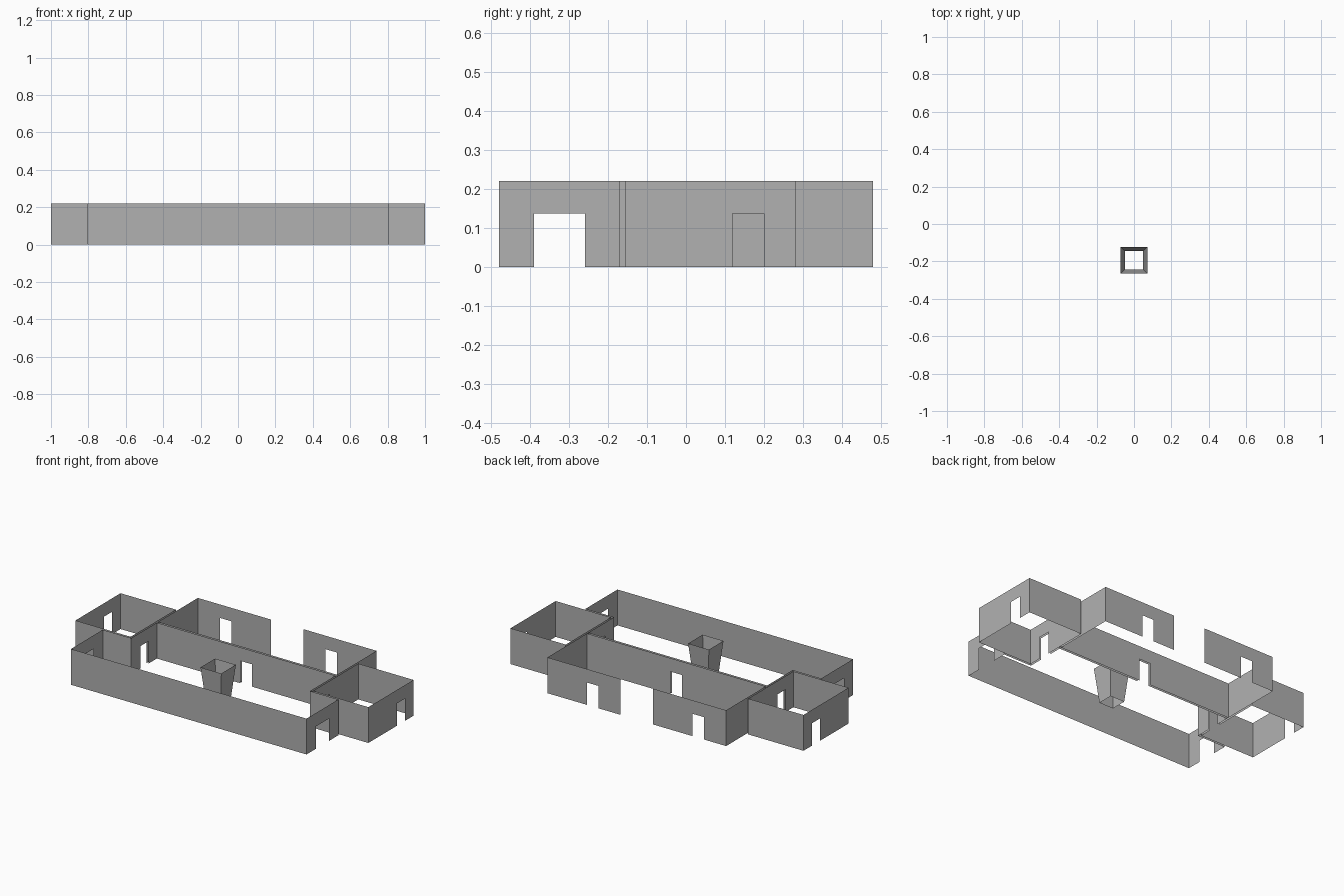
import bpy, bmesh
from mathutils import Vector

if "Cube" in bpy.data.objects:
    bpy.data.objects.remove(bpy.data.objects["Cube"])

H = 0.221      # wall height
DOOR_H = 0.138  # doorway height

grey = bpy.data.materials.new("dark_grey")
grey.diffuse_color = (0.44, 0.44, 0.44, 1)
grey.use_nodes = True
grey.node_tree.nodes["Principled BSDF"].inputs["Base Color"].default_value = grey.diffuse_color


def finish(name, bm):
    me = bpy.data.meshes.new(name)
    bm.to_mesh(me)
    bm.free()
    me.materials.append(grey)
    ob = bpy.data.objects.new(name, me)
    bpy.context.collection.objects.link(ob)
    return ob


def walls(name, points, doors, closed=True):
    """Thin walls along a plan path; doors = {segment: (centre distance, width)}."""
    bm = bmesh.new()
    pts = [Vector(p) for p in points]
    for i in range(len(pts) if closed else len(pts) - 1):
        a, b = pts[i], pts[(i + 1) % len(pts)]
        outline = [(a, 0), (b, 0), (b, H), (a, H)]
        if i in doors:  # run the outline around the doorway
            centre, width = doors[i]
            d = (b - a).normalized()
            p, q = a + d * (centre - width / 2), a + d * (centre + width / 2)
            outline[1:1] = [(p, 0), (p, DOOR_H), (q, DOOR_H), (q, 0)]
        bm.faces.new([bm.verts.new((v.x, v.y, z)) for v, z in outline])
    bmesh.ops.remove_doubles(bm, verts=bm.verts, dist=0.0005)
    return finish(name, bm)


# Front hall, T-shaped plan, with side, inner and centre doorways
walls("front_hall",
      [(-.804, -.48), (.804, -.48), (.804, -.17), (.61, -.17),
       (.61, .08), (-.61, .08), (-.61, -.17), (-.804, -.17)],
      {1: (.155, .13), 3: (.13, .08), 4: (.61, .08), 5: (.12, .08), 7: (.155, .13)})

# Side wings, each with an outer and an inner doorway
walls("right_wing",
      [(.623, -.157), (1, -.157), (1, .283), (.623, .283)],
      {1: (.317, .08), 3: (.323, .08)})
walls("left_wing",
      [(-.623, .283), (-1, .283), (-1, -.157), (-.623, -.157)],
      {1: (.123, .08), 3: (.117, .08)})

# Back room, open in the middle of its rear wall
walls("back_room",
      [(-.111, .48), (-.61, .48), (-.61, .094), (.61, .094), (.61, .48), (.111, .48)],
      {0: (.309, .08), 2: (.61, .08), 4: (.309, .08)}, closed=False)

# Tapered open planter in the hall
bm = bmesh.new()
rings = [[bm.verts.new((sx * r, -.193 + sy * r, z))
          for sx, sy in ((-1, -1), (1, -1), (1, 1), (-1, 1))]
         for r, z in ((.049, 0), (.071, H))]
for i in range(4):
    j = (i + 1) % 4
    bm.faces.new((rings[0][i], rings[0][j], rings[1][j], rings[1][i]))
finish("tapered_planter", bm)
